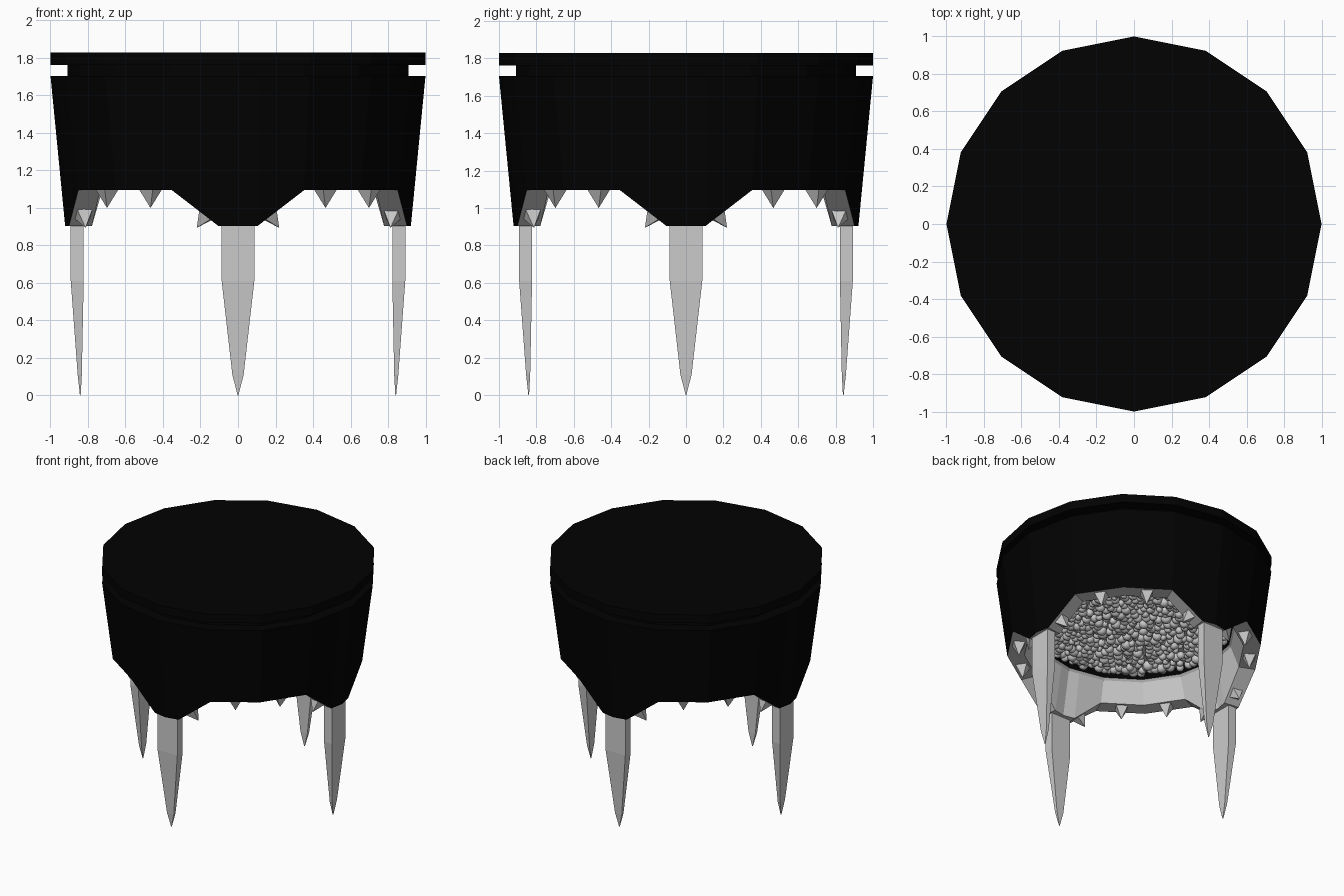
import bpy, bmesh, math, random
from math import sin, cos, pi
from mathutils import Vector, Matrix

if "Cube" in bpy.data.objects:
    bpy.data.objects.remove(bpy.data.objects["Cube"])

random.seed(4)
black = bpy.data.materials.new("black_finish")
black.diffuse_color = (0.0006, 0.0006, 0.0006, 1)
black.use_nodes = True
black.node_tree.nodes["Principled BSDF"].inputs["Base Color"].default_value = black.diffuse_color
grey = bpy.data.materials.new("plain_grey")
grey.diffuse_color = (0.6, 0.6, 0.6, 1)
grey.use_nodes = True
grey.node_tree.nodes["Principled BSDF"].inputs["Base Color"].default_value = grey.diffuse_color


def finish(name, bm, mats=()):
    bmesh.ops.recalc_face_normals(bm, faces=bm.faces[:])
    me = bpy.data.meshes.new(name)
    bm.to_mesh(me)
    bm.free()
    ob = bpy.data.objects.new(name, me)
    bpy.context.collection.objects.link(ob)
    for m in mats:
        me.materials.append(m)
    return ob


def loft(bm, rings, slots=None):
    """Bridge rings of points with quads and cap both ends."""
    vs = [[bm.verts.new(p) for p in r] for r in rings]
    n = len(vs[0])
    for i in range(len(vs) - 1):
        for j in range(n):
            k = (j + 1) % n
            f = bm.faces.new((vs[i][j], vs[i][k], vs[i + 1][k], vs[i + 1][j]))
            f.material_index = slots[i] if slots else 0
    for row in (vs[0], vs[-1]):
        bm.faces.new(row)


# Unit 16-gon outline with extra points beside each leg corner; True marks the low foot
def corner(k):
    return Vector((cos(k * pi / 8), sin(k * pi / 8), 0))


outline = []
for k in range(16):
    a, b = corner(k), corner(k + 1)
    outline.append((a, k % 4 == 0))
    if k % 4 == 0:
        outline.append((a.lerp(b, 0.3), True))
    if k % 4 == 3:
        outline.append((a.lerp(b, 0.7), True))


def ring(r, z):
    return [p * r + Vector((0, 0, z)) for p, _ in outline]


def rim_ring(r):
    return [p * r + Vector((0, 0, 0.905 if low else 1.095)) for p, low in outline]


# Body with neck and lid in one stepped profile: black outside, grey rim and inner wall
bm = bmesh.new()
loft(bm, [ring(1.0, 1.83), ring(1.0, 1.763), ring(0.91, 1.763), ring(0.91, 1.705),
          ring(1.0, 1.705), rim_ring(0.922), rim_ring(0.797),
          ring(0.735, 1.25), ring(0.72, 1.265), ring(0.74, 1.34)],
     [0, 0, 0, 0, 0, 1, 1, 1, 0])
finish("body_and_lid", bm, (black, grey))

# Plate that carries the pebbles
bm = bmesh.new()
loft(bm, [[corner(k) * 0.69 + Vector((0, 0, z)) for k in range(16)] for z in (1.305, 1.335)])
finish("inner_plate", bm, (grey,))

# Legs: flat blades tapering to a point
for i in range(4):
    bm = bmesh.new()
    rings = []
    for z, w, r0, r1 in ((1.0, 0.087, 0.823, 0.892), (0.61, 0.087, 0.823, 0.892),
                         (0.11, 0.03, 0.833, 0.855), (0.0, 0.002, 0.839, 0.843)):
        rings.append([(r0, -w, z), (r1, -w, z), (r1, w, z), (r0, w, z)])
    loft(bm, rings)
    bm.transform(Matrix.Rotation(i * pi / 2, 4, 'Z'))
    finish("leg_%d" % (i + 1), bm, (grey,))

# Small spikes, one under the middle of each rim side
bm = bmesh.new()
for k in range(16):
    ang = (k + 0.5) * pi / 8
    radial = Vector((cos(ang), sin(ang), 0))
    tang = Vector((-sin(ang), cos(ang), 0))
    side = {0: 1, 3: -1}.get(k % 4, 0)      # sloped sides next to legs
    normal = (tang * 0.6 * side + Vector((0, 0, -0.8 if side else -1))).normalized()
    base = radial * 0.84 + Vector((0, 0, 0.97 if side else 1.095))
    along = normal.cross(radial)
    tip = bm.verts.new(base + normal * 0.095)
    c = [bm.verts.new(base - normal * 0.01 + (radial * cos(t) + along * sin(t)) * 0.066)
         for t in (pi / 4, 3 * pi / 4, 5 * pi / 4, 7 * pi / 4)]
    for j in range(4):
        bm.faces.new((c[j], c[(j + 1) % 4], tip))
    bm.faces.new(c)
finish("rim_spikes", bm, (grey,))

# Pebbles scattered over the underside plate, kept apart by a minimum spacing
bm = bmesh.new()
spots = []
for _ in range(6000):
    r, a = 0.675 * math.sqrt(random.random()), random.uniform(0, 2 * pi)
    p = Vector((r * cos(a), r * sin(a), 1.3))
    if len(spots) < 520 and all((p - q).length > 0.038 for q in spots):
        spots.append(p)
for p in spots:
    size = random.uniform(0.024, 0.04)
    drop = Vector((0, 0, -random.uniform(0, 0.02)))
    bmesh.ops.create_icosphere(bm, subdivisions=2, radius=size,
                               matrix=Matrix.Translation(p + drop))
for f in bm.faces:
    f.smooth = True
finish("pebbles", bm, (grey,))
